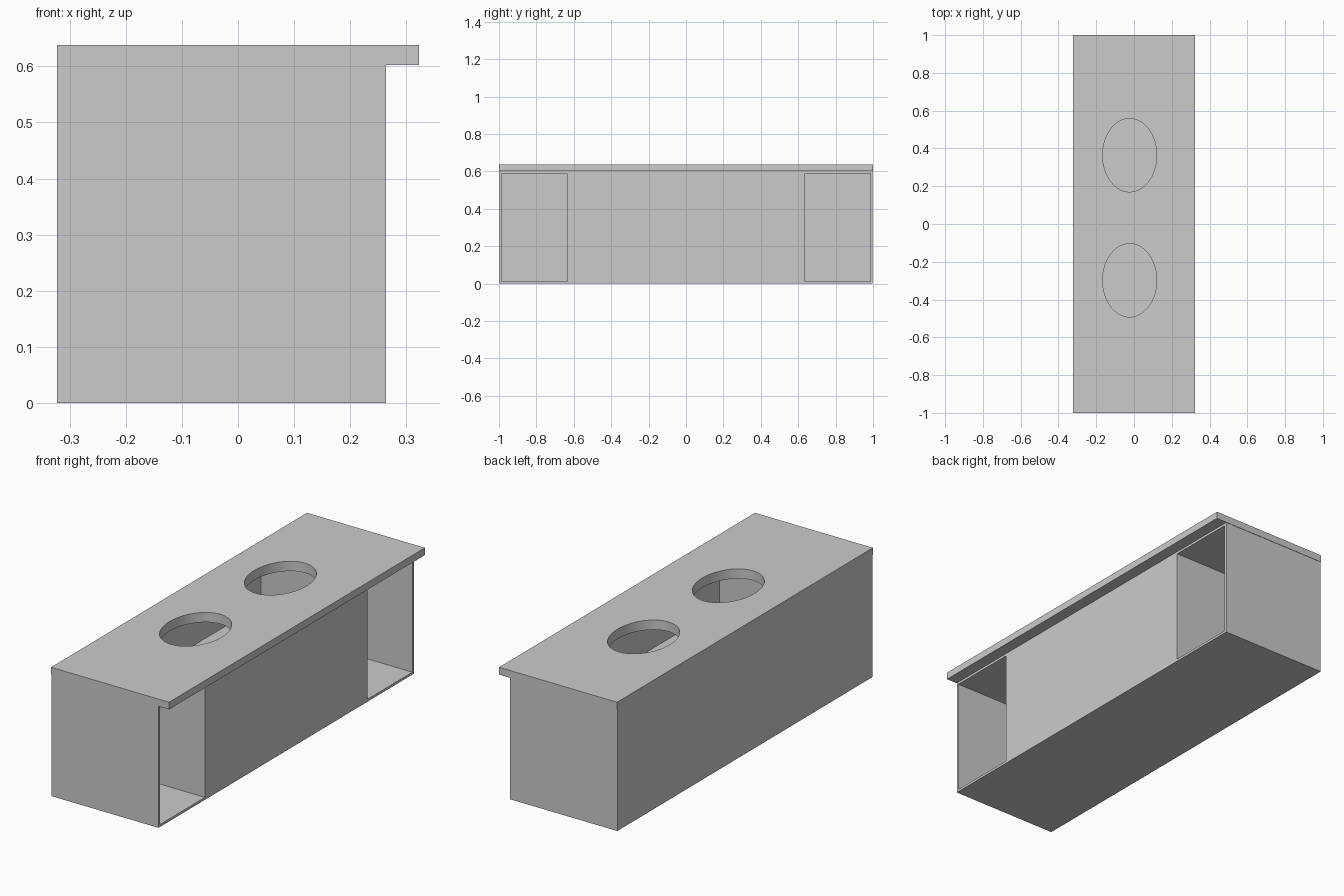
import bpy
import math

if "Cube" in bpy.data.objects:
    bpy.data.objects.remove(bpy.data.objects["Cube"])

T = 0.012                      # panel thickness
X0, X1 = -0.323, 0.264         # cabinet back and open face
H = 0.602                      # cabinet height
DIV = 0.635                    # outer edge of the middle section


def box(name, x, y, z):
    bpy.ops.mesh.primitive_cube_add(size=1, location=(sum(x) / 2, sum(y) / 2, sum(z) / 2))
    ob = bpy.context.object
    ob.name = name
    ob.scale = (x[1] - x[0], y[1] - y[0], z[1] - z[0])
    bpy.ops.object.transform_apply(location=False, rotation=False, scale=True)
    return ob


def cut_basins(ob):
    # two oval basin openings
    for y in (-0.298, 0.364):
        bpy.ops.mesh.primitive_cylinder_add(vertices=64, radius=1, depth=0.2, location=(-0.023, y, 0.62))
        cutter = bpy.context.object
        cutter.name = "basin_cutter"
        cutter.hide_render = True
        cutter.scale = (0.143, 0.194, 1)
        bpy.ops.object.transform_apply(location=False, rotation=False, scale=True)
        mod = ob.modifiers.new("basin_hole", 'BOOLEAN')
        mod.operation = 'DIFFERENCE'
        mod.solver = 'EXACT'
        mod.object = cutter
        bpy.context.view_layer.objects.active = ob
        bpy.ops.object.modifier_apply(modifier=mod.name)
        bpy.data.objects.remove(cutter)
    bpy.ops.object.select_all(action='DESELECT')
    ob.select_set(True)
    bpy.ops.object.shade_smooth_by_angle(angle=math.radians(30))


# countertop and the cabinet's own top, both with basin openings
cut_basins(box("countertop", (-0.323, 0.323), (-1, 1), (H, 0.638)))
cut_basins(box("cabinet_top", (X0, X1), (-0.998, 0.998), (H - T, H)))

# cabinet shell
box("cabinet_floor", (X0, X1), (-0.998, 0.998), (0, T))
box("back_panel", (X0, X0 + T), (-0.998, 0.998), (T, H - T))
box("middle_front_panel", (X1 - T, X1), (-DIV, DIV), (T, H - T))

# end walls and dividers beside the open compartments
for side, s in (("left", -1), ("right", 1)):
    box(side + "_end_wall", (X0 + T, X1), sorted((s * 0.998, s * (0.998 - T))), (T, H - T))
    box(side + "_divider", (X0 + T, X1 - T), sorted((s * DIV, s * (DIV - T))), (T, H - T))

# shelf inside the closed middle section
box("inner_shelf", (X0 + T, X1 - T), (-DIV + T, DIV - T), (0.318, 0.33))
